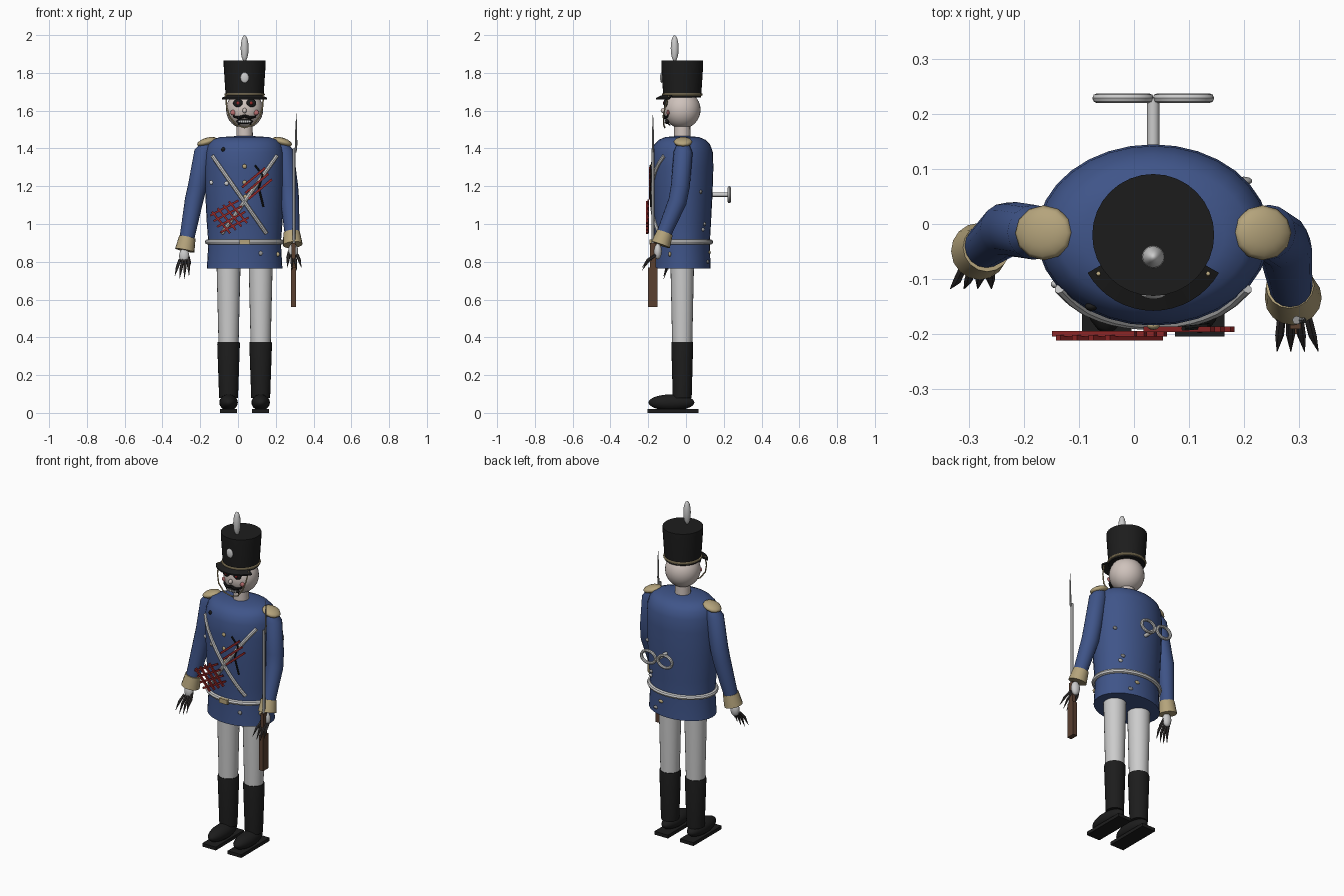
import bpy, bmesh, math
from mathutils import Vector, Matrix

if "Cube" in bpy.data.objects:
    bpy.data.objects.remove(bpy.data.objects["Cube"])

CX, CY = 0.035, -0.02


def mat(name, r, g, b):
    m = bpy.data.materials.new(name)
    m.diffuse_color = (r, g, b, 1)
    m.use_nodes = True
    m.node_tree.nodes["Principled BSDF"].inputs["Base Color"].default_value = m.diffuse_color
    return m


BLUE, GOLD = mat("coat_blue", .05, .09, .25), mat("dull_gold", .46, .37, .2)
BLACK, WHITE = mat("black", .012, .012, .012), mat("off_white", .55, .55, .53)
SKIN, RED = mat("painted_skin", .62, .54, .5), mat("red", .28, .02, .02)
WOOD, STEEL, CLAW = mat("wood", .1, .05, .03), mat("steel", .3, .3, .3), mat("claw", .04, .035, .035)


def finish(name, bm, material, smooth=40):
    bmesh.ops.recalc_face_normals(bm, faces=bm.faces)
    me = bpy.data.meshes.new(name)
    bm.to_mesh(me)
    bm.free()
    ob = bpy.data.objects.new(name, me)
    bpy.context.collection.objects.link(ob)
    me.materials.append(material)
    bpy.ops.object.select_all(action='DESELECT')
    ob.select_set(True)
    bpy.context.view_layer.objects.active = ob
    if smooth:
        bpy.ops.object.shade_smooth_by_angle(angle=math.radians(smooth))
    return ob


def skin_rings(bm, rings, cap=True):
    rings = [[bm.verts.new(p) for p in r] for r in rings]
    n = len(rings[0])
    for a, b in zip(rings, rings[1:]):
        for i in range(n):
            j = (i + 1) % n
            bm.faces.new((a[i], a[j], b[j], b[i]))
    if cap:
        bm.faces.new(rings[0])
        bm.faces.new(rings[-1])


def lathe(name, prof, material, cx=CX, cy=CY, n=32, cap=True):
    """Upright body from (z, rx, ry) sections."""
    bm = bmesh.new()
    ang = [math.tau * i / n for i in range(n)]
    skin_rings(bm, [[(cx + rx * math.cos(a), cy + ry * math.sin(a), z) for a in ang] for z, rx, ry in prof], cap)
    return finish(name, bm, material)


def tube(name, pts, radii, material, n=10, cap=True):
    """Round tube along points with a radius at each."""
    pts = [Vector(p) for p in pts]
    if not isinstance(radii, (list, tuple)):
        radii = [radii] * len(pts)
    bm, rings = bmesh.new(), []
    for k, (p, r) in enumerate(zip(pts, radii)):
        t = (pts[min(k + 1, len(pts) - 1)] - pts[max(k - 1, 0)]).normalized()
        ref = Vector((0, 1, 0)) if abs(t.y) < .9 else Vector((1, 0, 0))
        u = t.cross(ref).normalized()
        v = t.cross(u)
        rings.append([p + r * (u * math.cos(math.tau * i / n) + v * math.sin(math.tau * i / n)) for i in range(n)])
    skin_rings(bm, rings, cap)
    return finish(name, bm, material)


def ball(name, loc, size, material, rot=(0, 0, 0), seg=16):
    bm = bmesh.new()
    bmesh.ops.create_uvsphere(bm, u_segments=seg, v_segments=max(6, seg // 2), radius=1)
    ob = finish(name, bm, material, 60)
    ob.location, ob.scale, ob.rotation_euler = loc, size, rot
    return ob


def box(name, loc, size, material, rot=(0, 0, 0)):
    bm = bmesh.new()
    bmesh.ops.create_cube(bm, size=1)
    ob = finish(name, bm, material, 0)
    ob.location, ob.scale, ob.rotation_euler = loc, size, rot
    return ob


def ring(name, loc, rx, ry, r, material, rot=(0, 0, 0), n=32):
    bm = bmesh.new()
    loops = []
    for i in range(n + 1):
        a = math.tau * i / n
        loops.append([(math.cos(a) * (rx + r * math.cos(b)), math.sin(a) * (ry + r * math.cos(b)), r * math.sin(b))
                      for b in [math.tau * k / 8 for k in range(8)]])
    skin_rings(bm, loops, False)
    bmesh.ops.remove_doubles(bm, verts=bm.verts, dist=1e-5)
    ob = finish(name, bm, material)
    ob.location, ob.rotation_euler = loc, rot
    return ob


# coat
COAT = [(.765, .2, .15), (.9, .192, .146), (1.0, .2, .152), (1.15, .208, .16), (1.3, .212, .165), (1.38, .208, .162),
        (1.42, .195, .148), (1.445, .175, .125), (1.46, .13, .09), (1.465, .05, .04)]
lathe("coat", COAT, BLUE)


def front(x, z):
    """y of the coat front at x, z."""
    for (z0, a0, b0), (z1, a1, b1) in zip(COAT, COAT[1:]):
        if z0 <= z <= z1:
            t = (z - z0) / (z1 - z0)
            rx, ry = a0 + t * (a1 - a0), b0 + t * (b1 - b0)
            return CY - ry * math.sqrt(max(0, 1 - ((x - CX) / rx) ** 2))


# belt, buckle, cross straps
ring("belt", (CX, CY, .905), .196, .15, .014, WHITE, n=40)
box("belt_buckle", (CX, -.184, .905), (.055, .016, .028), GOLD)
for k, (x0, x1) in enumerate([(-.135, .15), (.205, -.085)]):
    path = []
    for i in range(13):
        x, z = x0 + (x1 - x0) * i / 12, 1.36 - .41 * i / 12
        path.append((x, front(x, z) - .002, z))
    tube(f"cross_strap_{k}", path, .011, WHITE, 8)

# buttons and loose flakes
for x, z, m in [(-.078, 1.395, BLACK), (.035, 1.305, GOLD), (.035, 1.22, GOLD), (.04, 1.145, GOLD), (-.14, 1.22, WHITE),
                (-.06, 1.215, WHITE), (.12, .845, STEEL), (.21, .84, GOLD)]:
    ball("button", (x, front(x, z), z), (.012, .008, .012), m, seg=10)
for x, z, m in [(.17, .97, WHITE), (.16, 1.0, STEEL), (.08, .85, GOLD), (.12, .8, STEEL), (.2, 1.17, STEEL)]:
    ball("back_flake", (x, 2 * CY - front(x, z), z), (.016, .008, .01), m, seg=10)

# red slashes on the chest
for k in range(4):
    d = (k - 1.5) * .03
    box("slash_low", (-.045 + d * .6, -.2, 1.04 - d), (.17, .01, .011), RED, (0, -math.radians(28), 0))
    box("slash_low_cross", (-.045 + d, -.207, 1.035 + d * .6), (.15, .01, .011), RED, (0, math.radians(50), 0))
for k in range(3):
    d = (k - 1) * .03
    box("slash_high", (.1 + d * .6, -.192, 1.215 - d), (.16, .01, .012), RED, (0, -math.radians(40), 0))
tube("coat_tear", [(.09, -.19, 1.31), (.13, -.186, 1.26), (.11, -.19, 1.19), (.135, -.185, 1.09)], .005, BLACK, 6)

# wind-up key
tube("key_shaft", [(CX, .12, 1.155), (CX, .23, 1.155)], .011, WHITE, 12)
for s in (-1, 1):
    ring("key_loop", (CX + s * .055, .229, 1.155), .047, .036, .009, WHITE, (math.pi / 2, 0, 0), 24)

# legs, boots, shoes
for s in (-1, 1):
    lx = CX + s * .085
    lathe("trouser_leg", [(.36, .053, .053), (.77, .063, .062), (.85, .063, .062)], WHITE, lx, n=24)
    lathe("boot_shaft", [(.08, .05, .05), (.365, .06, .058), (.375, .058, .056)], BLACK, lx, n=24)
    ball("shoe", (lx, -.077, .055), (.049, .122, .043), BLACK, seg=20)
    box("shoe_sole", (lx, -.07, .01), (.09, .27, .02), BLACK)

# arms: sleeve, cuff, epaulette, hand, claws
arms = {
    "right": dict(s=-1, path=[(-.155, -.015, 1.43), (-.182, -.015, 1.38), (-.215, -.01, 1.2), (-.232, -.01, 1.13), (-.275, -.045, .9)],
                  cuff=((-.268, -.043, .93), (-.282, -.05, .86)), hand=(-.285, -.06, .83), tip=(-.297, -.118, .71)),
    "left": dict(s=1, path=[(.225, -.015, 1.43), (.245, -.015, 1.38), (.268, -.03, 1.2), (.275, -.045, 1.12), (.287, -.125, .93)],
                 cuff=((.284, -.112, .955), (.29, -.135, .89)), hand=(.292, -.15, .855), tip=(.298, -.232, .755))}
for side, a in arms.items():
    s = a["s"]
    tube(side + "_sleeve", a["path"], [.03, .05, .05, .049, .038], BLUE, 16)
    tube(side + "_cuff", a["cuff"], [.044, .052], GOLD, 16)
    ball(side + "_epaulette", (CX + s * .199, -.016, 1.435), (.055, .05, .022), GOLD, (0, s * .3, 0), 12)
    h, t = Vector(a["hand"]), Vector(a["tip"])
    ball(side + "_hand", h, (.027, .022, .042), WHITE)
    for i in range(4):
        o = (i - 1.5) * .025
        b = h + Vector((o * .6, -.012, -.02))
        e = t + Vector((o, 0, .015 * (i in (0, 3))))
        tube(side + "_claw", [b, b.lerp(e, .5) + Vector((0, -.006, .006)), e], [.008, .008, .0008], CLAW, 6)
    tube(side + "_thumb", [h + Vector((-s * .02, 0, 0)), h + Vector((-s * .03, -.02, -.035)), h + Vector((-s * .025, -.035, -.07))],
         [.008, .007, .001], CLAW, 6)

# rifle
box("rifle_stock", (.294, -.175, .665), (.028, .05, .21), WOOD)
box("rifle_grip", (.294, -.175, .83), (.02, .032, .14), WOOD)
tube("rifle_barrel", [(.296, -.175, .85), (.296, -.175, 1.4)], .0075, STEEL, 12)
tube("bayonet", [(.304, -.175, 1.38), (.308, -.175, 1.42), (.308, -.175, 1.5), (.309, -.175, 1.585)], [.006, .006, .005, .0008], STEEL, 6)

# neck and head
lathe("neck", [(1.44, .044, .044), (1.54, .042, .042)], SKIN, n=20)
ball("head", (CX, CY, 1.605), (.098, .097, .1), SKIN, seg=32)

# face
for s in (-1, 1):
    ball("eye_socket", (CX + s * .035, -.107, 1.64), (.026, .012, .022), BLACK)
    ball("pupil", (CX + s * .035, -.118, 1.64), (.009, .005, .009), RED, seg=10)
    ball("cheek", (CX + s * .06, -.095, 1.59), (.016, .008, .014), mat("blush", .5, .16, .16))
    tube("moustache", [(CX, -.118, 1.572), (CX + s * .03, -.115, 1.562), (CX + s * .055, -.1, 1.568), (CX + s * .065, -.09, 1.585)],
         [.008, .009, .006, .002], BLACK, 8)
    tube("brow", [(CX + s * .012, -.112, 1.665), (CX + s * .055, -.1, 1.67)], .005, BLACK, 6)
    tube("mouth_crack", [(CX + s * .035, -.102, 1.545), (CX + s * .03, -.085, 1.522)], .004, BLACK, 6)
ball("nose", (CX, -.12, 1.6), (.011, .014, .014), SKIN)
ball("mouth", (CX, -.1, 1.543), (.045, .014, .014), BLACK)
for i in range(6):
    box("tooth", (CX + (i - 2.5) * .011, -.112, 1.543), (.008, .008, .012), WHITE)

# tall hat with visor, band, badge, plume, chin strap
lathe("hat", [(1.67, .1, .1), (1.84, .111, .111), (1.865, .111, .111)], BLACK, n=32)
ring("hat_band", (CX, CY, 1.685), .101, .101, .007, GOLD)
bm = bmesh.new()
sections = []
for i in range(17):
    a = math.radians(210 + 120 * i / 16)
    sections.append([(CX + r * math.cos(a), CY + r * math.sin(a), z)
                     for r, z in ((.09, 1.68), (.138, 1.66), (.138, 1.668), (.09, 1.69))])
skin_rings(bm, sections)
finish("hat_visor", bm, BLACK)
ball("hat_badge", (CX, -.129, 1.775), (.022, .008, .028), WHITE)
ball("plume", (CX, -.06, 1.93), (.021, .021, .07), WHITE)
half = [(.1, -.09, 1.68), (.095, -.11, 1.62), (.08, -.12, 1.57), (.045, -.118, 1.525)]
strap = [(CX - x, y, z) for x, y, z in half] + [(CX, -.112, 1.51)] + [(CX + x, y, z) for x, y, z in half[::-1]]
tube("chin_strap", strap, .004, GOLD, 6)
